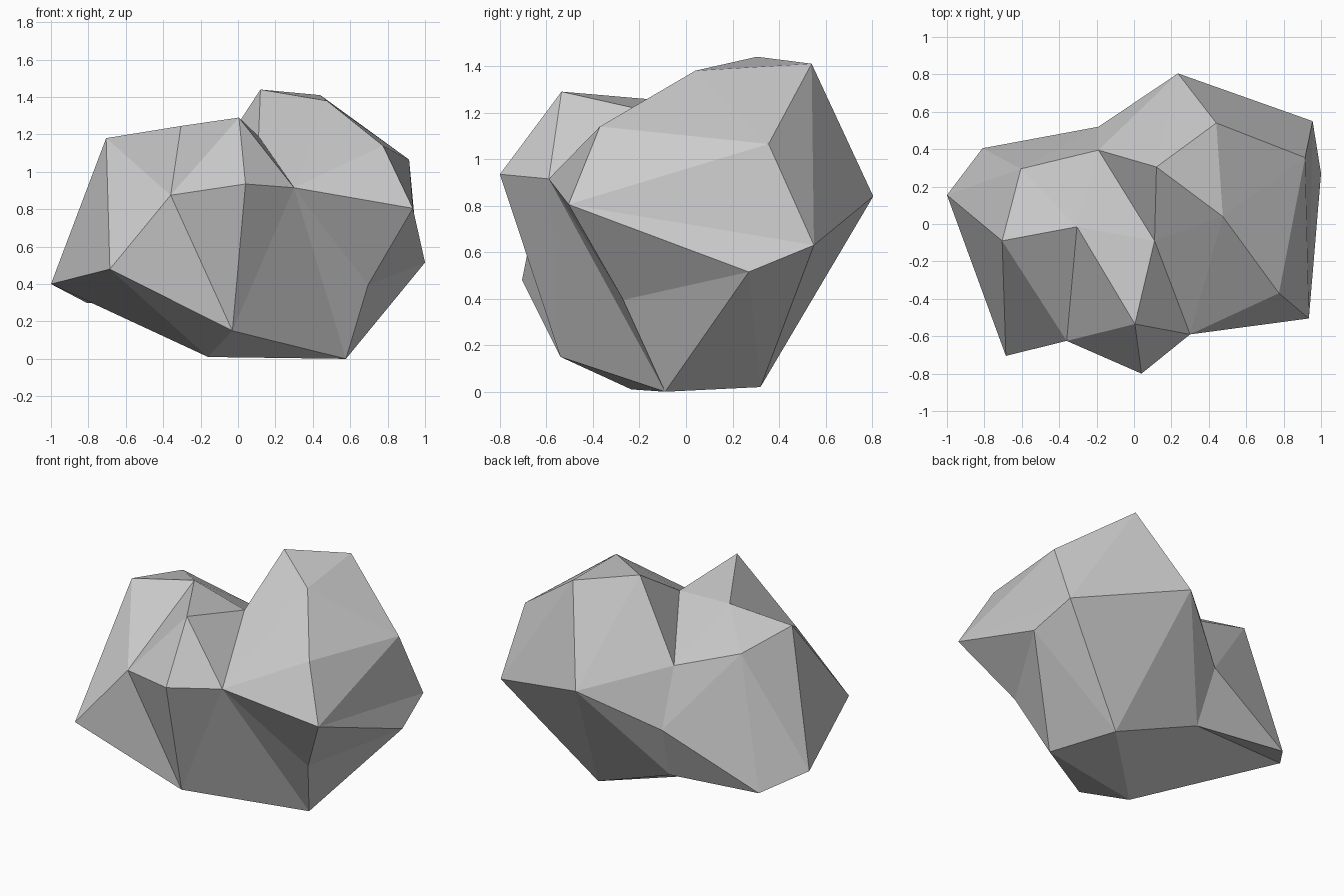
import bpy
import bmesh
from mathutils import Vector

cube = bpy.data.objects.get("Cube")
if cube:
    bpy.data.objects.remove(cube, do_unlink=True)

# Corners of the boulder, named by where they lie
base = dict(
    foot_front=(-0.03, -0.54, 0.15),
    foot_mid=(-0.16, -0.235, 0.01),
    foot_east=(0.577, -0.09, 0),
    foot_back=(0.41, 0.32, 0.02),
    foot_rear=(-0.16, 0.39, 0.24),
)
west = dict(
    west_tip=(-1, 0.155, 0.4),
    west_rear=(-0.81, 0.405, 0.3),
    west_front=(-0.685, -0.705, 0.48),
    west_top=(-0.705, -0.09, 1.18),
    west_back_top=(-0.605, 0.295, 1.115),
    west_ridge=(-0.305, -0.015, 1.245),
)
middle = dict(
    notch=(-0.36, -0.625, 0.875),
    brow=(0.04, -0.8, 0.935),
    spur_top=(0.005, -0.535, 1.29),
    cheek=(0.3, -0.59, 0.915),
    saddle=(0.11, -0.09, 1.19),
    saddle_back=(-0.19, 0.395, 0.965),
    hollow=(-0.19, 0.52, 0.59),
)
east = dict(
    back_tip=(0.235, 0.805, 0.84),
    east_rear=(0.955, 0.55, 0.63),
    east_shoulder=(0.915, 0.355, 1.065),
    east_tip=(1, 0.27, 0.515),
    east_front=(0.935, -0.505, 0.805),
    east_brow=(0.775, -0.37, 1.14),
    east_dent=(0.695, -0.27, 0.395),
    peak=(0.12, 0.305, 1.44),
    peak_back=(0.44, 0.54, 1.41),
    peak_front=(0.475, 0.04, 1.38),
)
corners = {**base, **west, **middle, **east}

# Convex lumps that together make up the boulder
lumps = dict(
    west_lump="west_tip west_front west_top west_back_top west_ridge notch saddle "
              "saddle_back hollow foot_rear foot_mid foot_front",
    west_heel="west_tip west_rear west_back_top hollow foot_rear",
    front_spur="brow spur_top notch west_ridge saddle cheek foot_front",
    east_lump="back_tip east_rear east_shoulder east_front east_brow cheek peak "
              "peak_back peak_front saddle saddle_back hollow foot_rear east_dent foot_back",
    east_edge="east_tip east_front east_rear east_dent foot_back",
    east_foot="foot_east east_dent east_tip east_rear foot_back cheek",
    under_foot="foot_front cheek foot_east foot_mid foot_back foot_rear",
)


def hull_faces(names):
    """Outward triangles of the convex hull round the named corners."""
    bm = bmesh.new()
    for name in names.split():
        bm.verts.new(corners[name])
    bmesh.ops.convex_hull(bm, input=bm.verts[:])
    bmesh.ops.recalc_face_normals(bm, faces=bm.faces[:])
    bm.normal_update()
    faces = [([v.co.copy() for v in f.verts], f.calc_center_median(), f.normal.copy())
             for f in bm.faces]
    bm.free()
    return faces


def inside(point, faces):
    return all((point - centre).dot(normal) < 0 for _, centre, normal in faces)


# Keep only the faces that no other lump covers, and weld them into one skin
hulls = [hull_faces(names) for names in lumps.values()]
skin = bmesh.new()
for hull in hulls:
    for points, centre, normal in hull:
        probe = centre + normal * 0.003
        if not any(inside(probe, other) for other in hulls if other is not hull):
            skin.faces.new([skin.verts.new(p) for p in points])
bmesh.ops.remove_doubles(skin, verts=skin.verts[:], dist=0.0005)

mesh = bpy.data.meshes.new("boulder")
skin.to_mesh(mesh)
skin.free()
boulder = bpy.data.objects.new("boulder", mesh)
bpy.context.collection.objects.link(boulder)

# Plain grey stone
stone = bpy.data.materials.new("grey_stone")
stone.use_nodes = True
grey = (0.6, 0.6, 0.6, 1)
stone.diffuse_color = grey
shader = next(n for n in stone.node_tree.nodes if n.type == "BSDF_PRINCIPLED")
shader.inputs["Base Color"].default_value = grey
shader.inputs["Roughness"].default_value = 0.9
mesh.materials.append(stone)
